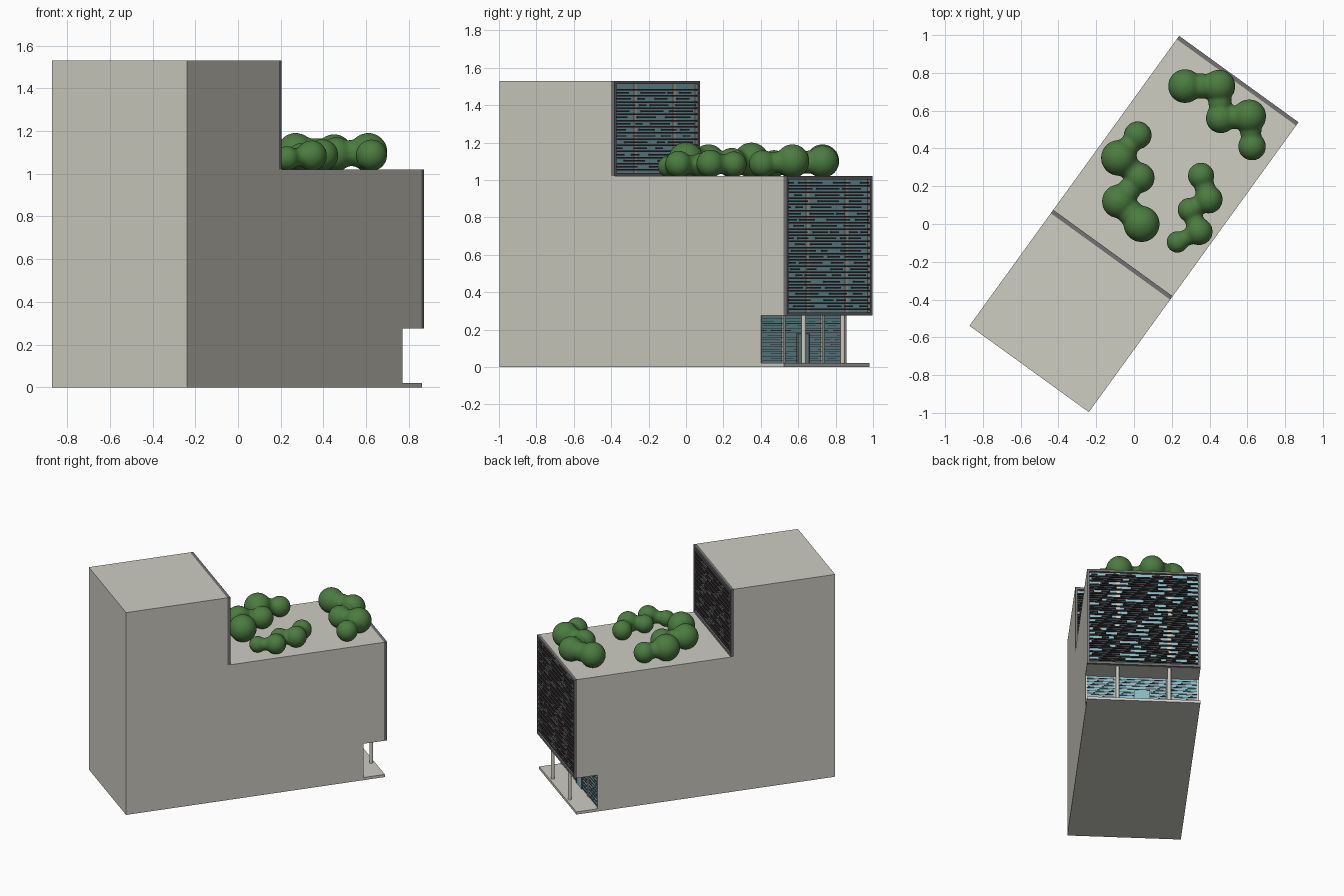
import bpy, bmesh, math, random
from mathutils import Matrix, Vector

if "Cube" in bpy.data.objects:
    bpy.data.objects.remove(bpy.data.objects["Cube"])

random.seed(4)
TURN = math.atan2(-0.586, 0.81)      # the building sits rotated on its plot
HW, HL = 0.39, 0.947                 # half width and half length


def material(name, rgb):
    m = bpy.data.materials.new(name)
    m.diffuse_color = (*rgb, 1)
    m.use_nodes = True
    m.node_tree.nodes["Principled BSDF"].inputs["Base Color"].default_value = m.diffuse_color
    return m


WALL = material("wall", (0.62, 0.61, 0.54))
FRAME = material("frame", (0.17, 0.17, 0.17))
GLASS = material("glass", (0.25, 0.50, 0.57))
LOUVRE = material("louvre", (0.06, 0.05, 0.05))
GREEN = material("foliage", (0.07, 0.20, 0.05))


def finish(name, bm, mat, turn=TURN):
    bmesh.ops.recalc_face_normals(bm, faces=bm.faces)
    me = bpy.data.meshes.new(name)
    bm.to_mesh(me)
    bm.free()
    me.materials.append(mat)
    ob = bpy.data.objects.new(name, me)
    ob.rotation_euler.z = turn
    bpy.context.collection.objects.link(ob)
    return ob


def add_box(bm, x0, x1, y0, y1, z0, z1):
    m = Matrix.Translation(((x0 + x1) / 2, (y0 + y1) / 2, (z0 + z1) / 2))
    bmesh.ops.create_cube(bm, size=1, matrix=m @ Matrix.Diagonal((x1 - x0, y1 - y0, z1 - z0, 1)))


def boxes(name, mat, *dims):
    bm = bmesh.new()
    for d in dims:
        add_box(bm, *d)
    return finish(name, bm, mat)


# Main volume: stepped side profile extruded across the width
profile = [(-HL, 0), (0.765, 0), (0.765, 0.275), (0.925, 0.275), (0.925, 1.02),
           (-0.212, 1.02), (-0.212, 1.53), (-HL, 1.53)]
bm = bmesh.new()
face = bm.faces.new([bm.verts.new((-HW, y, z)) for y, z in profile])
ext = bmesh.ops.extrude_face_region(bm, geom=[face])
bmesh.ops.translate(bm, vec=(2 * HW, 0, 0),
                    verts=[g for g in ext["geom"] if isinstance(g, bmesh.types.BMVert)])
finish("building_body", bm, WALL)


def louvres(name, y0, y1, z0, z1, half, pitch, thick):
    """Rows of dark slats: alternate rows are continuous and broken."""
    bm = bmesh.new()
    for i in range(1, int((z1 - z0) / pitch)):
        z = z0 + i * pitch
        if i % 2:
            add_box(bm, -half, half, y0, y1, z - thick / 2, z + thick / 2)
            continue
        x = -half + random.uniform(0, 0.08)
        while x < half:
            end = min(half, x + random.uniform(0.04, 0.22))
            add_box(bm, x, end, y0, y1 - 0.003, z - thick / 2, z + thick / 2)
            x = end + random.uniform(0.03, 0.14)
    finish(name, bm, LOUVRE)


def facade(name, y, z0, z1):
    """Frame, glass, posts and louvres; y is the outer face."""
    w = 0.017
    b = y - 0.022
    boxes(name + "_frame", FRAME,
          (-HW, -HW + w, b, y, z0, z1), (HW - w, HW, b, y, z0, z1),
          (-HW + w, HW - w, b, y, z0, z0 + w), (-HW + w, HW - w, b, y, z1 - w, z1))
    boxes(name + "_glass", GLASS, (-HW + w, HW - w, b - 0.005, b + 0.003, z0 + w, z1 - w))
    boxes(name + "_posts", WALL, *[(s - 0.014, s + 0.014, b, b + 0.007, z0 + w, z1 - w)
                                   for s in (-0.178, 0.178)])
    louvres(name + "_louvres", b + 0.006, y - 0.003, z0 + w, z1 - w, HW - w, 0.0165, 0.008)


facade("front_facade", HL, 0.275, 1.02)
facade("tower_facade", -0.19, 1.02, 1.53)

# Recessed entrance under the overhang
boxes("ground_slab", WALL, (-HW, HW, 0.76, 0.93, 0, 0.02))
boxes("entrance_glass", GLASS, (-HW + 0.012, HW - 0.012, 0.76, 0.769, 0.02, 0.275))
boxes("entrance_posts", WALL, *[(x - w, x + w, 0.762, 0.776, 0.02, 0.275)
      for x, w in ((-0.384, 0.006), (-0.178, 0.012), (0.178, 0.012), (0.384, 0.006))])
louvres("entrance_bars", 0.766, 0.773, 0.02, 0.275, HW - 0.012, 0.0125, 0.003)
boxes("door", GLASS, (-0.05, 0.05, 0.765, 0.775, 0.02, 0.175))
boxes("door_frame", FRAME, (-0.055, -0.05, 0.765, 0.778, 0.02, 0.18),
      (0.05, 0.055, 0.765, 0.778, 0.02, 0.18), (-0.05, 0.05, 0.765, 0.778, 0.175, 0.18))

# Round columns carrying the overhang
bm = bmesh.new()
for x in (-0.178, 0.178):
    bmesh.ops.create_cone(bm, cap_ends=True, segments=20, radius1=0.013, radius2=0.013,
                          depth=0.255, matrix=Matrix.Translation((x, 0.905, 0.1475)))
finish("columns", bm, WALL)


def shrubs(name, balls):
    """Chain of fused leafy balls (x, y, radius) standing on the roof."""
    bm = bmesh.new()
    pts = [(Vector((x, y, 1.02 + 0.9 * r)), r) for x, y, r in balls]
    mids = [((a + b) / 2, 0.78 * min(r, q)) for (a, r), (b, q) in zip(pts, pts[1:])]
    for c, r in pts + mids:
        bmesh.ops.create_icosphere(bm, subdivisions=4, radius=r, matrix=Matrix.Translation(c))
    ob = finish(name, bm, GREEN, 0)
    rm = ob.modifiers.new("fuse", "REMESH")
    rm.mode, rm.voxel_size, rm.use_smooth_shade = "VOXEL", 0.01, True
    sm = ob.modifiers.new("soften", "SMOOTH")
    sm.factor, sm.iterations = 0.5, 6


shrubs("roof_shrubs_edge", [(0.27, 0.73, 0.09), (0.45, 0.73, 0.087), (0.46, 0.56, 0.08),
                            (0.61, 0.57, 0.09), (0.625, 0.41, 0.074)])
shrubs("roof_shrubs_left", [(0.02, 0.47, 0.074), (-0.08, 0.35, 0.095), (0.03, 0.245, 0.08),
                            (-0.08, 0.12, 0.09), (0.04, 0.0, 0.096)])
shrubs("roof_shrubs_right", [(0.355, 0.255, 0.07), (0.395, 0.13, 0.075), (0.295, 0.075, 0.065),
                             (0.345, -0.04, 0.072), (0.23, -0.095, 0.058)])
